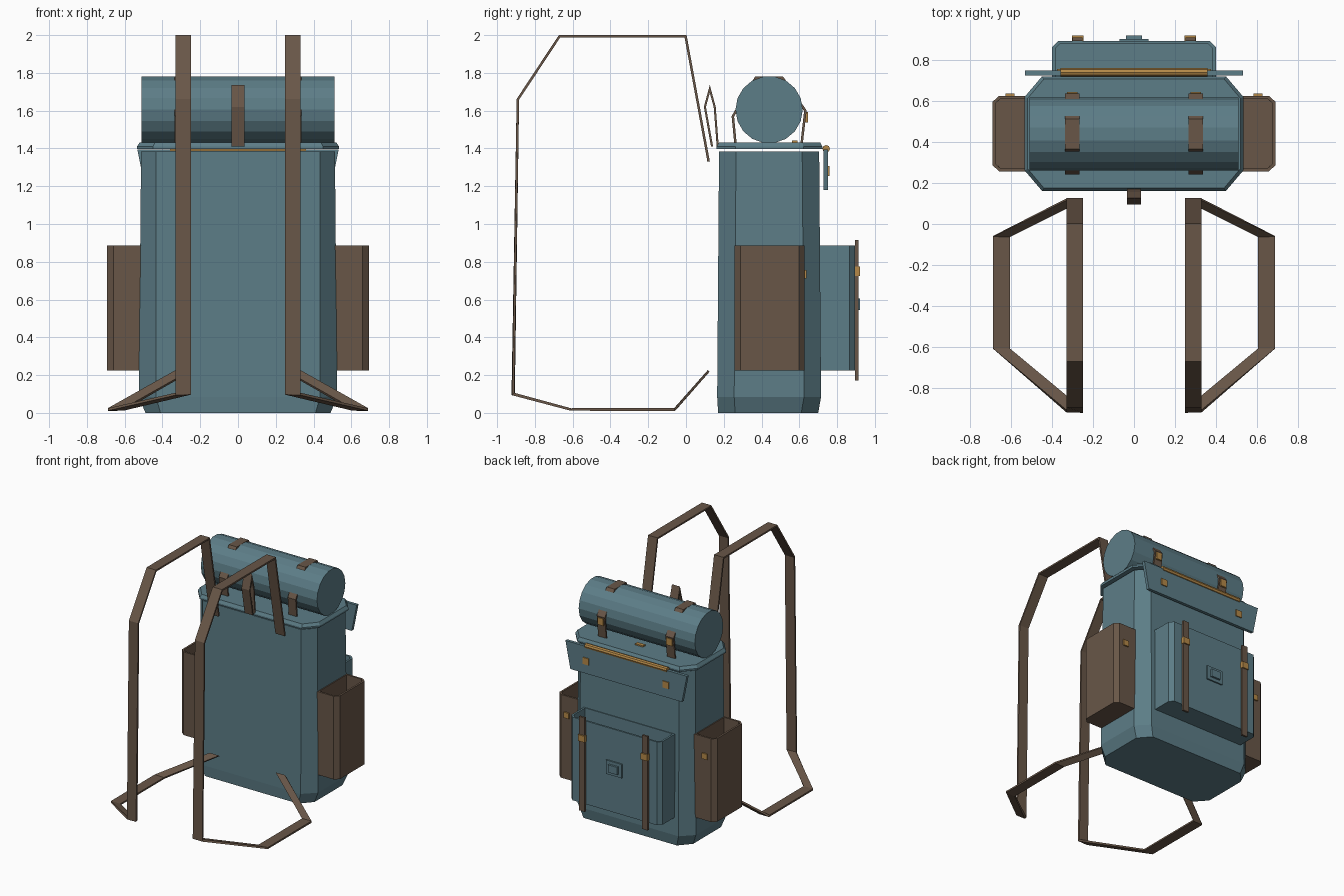
import bpy, bmesh, math
from mathutils import Matrix

if "Cube" in bpy.data.objects:
    bpy.data.objects.remove(bpy.data.objects["Cube"])


def material(name, rgb):
    m = bpy.data.materials.new(name)
    m.diffuse_color = (*rgb, 1)
    m.use_nodes = True
    m.node_tree.nodes["Principled BSDF"].inputs["Base Color"].default_value = m.diffuse_color
    return m


TEAL = material("teal canvas", (0.108, 0.205, 0.242))
BROWN = material("brown leather", (0.140, 0.094, 0.064))
GOLD = material("brass", (0.46, 0.25, 0.065))


def finish(bm, name, mat):
    bmesh.ops.recalc_face_normals(bm, faces=bm.faces[:])
    me = bpy.data.meshes.new(name)
    bm.to_mesh(me)
    bm.free()
    me.materials.append(mat)
    ob = bpy.data.objects.new(name, me)
    bpy.context.collection.objects.link(ob)
    return ob


def box(name, mat, center, size):
    bm = bmesh.new()
    bmesh.ops.create_cube(bm, size=1)
    bmesh.ops.scale(bm, vec=size, verts=bm.verts)
    bmesh.ops.translate(bm, vec=center, verts=bm.verts)
    return finish(bm, name, mat)


def rod(name, mat, y, z, radius, length, sides):
    bm = bmesh.new()
    turn = Matrix.Translation((0, y, z)) @ Matrix.Rotation(math.pi / 2, 4, 'Y')
    bmesh.ops.create_cone(bm, cap_ends=True, segments=sides, radius1=radius,
                          radius2=radius, depth=length, matrix=turn)
    return finish(bm, name, mat)


def octagon(hx, y0, y1, cx, cy):
    return [(-hx + cx, y0), (hx - cx, y0), (hx, y0 + cy), (hx, y1 - cy),
            (hx - cx, y1), (-hx + cx, y1), (-hx, y1 - cy), (-hx, y0 + cy)]


def loft(name, mat, levels, open_top=False):
    """Stack outlines given as (z, points); an open top becomes a thin shell."""
    bm = bmesh.new()
    rings = [[bm.verts.new((x, y, z)) for x, y in pts] for z, pts in levels]
    n = len(rings[0])
    for a, b in zip(rings, rings[1:]):
        for i in range(n):
            j = (i + 1) % n
            bm.faces.new((a[i], a[j], b[j], b[i]))
    bm.faces.new(rings[0][::-1])
    if not open_top:
        bm.faces.new(rings[-1])
    ob = finish(bm, name, mat)
    if open_top:
        mod = ob.modifiers.new("wall", 'SOLIDIFY')
        mod.thickness, mod.offset, mod.use_even_offset = 0.015, -1, True
    return ob


def ribbon(name, path, width, thick=0.013):
    """Flat band that follows (x, y, z) points, with its width along x."""
    bm = bmesh.new()
    rows = [[bm.verts.new((x + s * width / 2, y, z)) for s in (-1, 1)] for x, y, z in path]
    for a, b in zip(rows, rows[1:]):
        bm.faces.new((a[0], a[1], b[1], b[0]))
    ob = finish(bm, name, BROWN)
    mod = ob.modifiers.new("thickness", 'SOLIDIFY')
    mod.thickness, mod.offset, mod.use_even_offset = thick, 0, True
    return ob


# Main bag and lid
loft("bag_body", TEAL, [
    (0.0, octagon(0.49, 0.17, 0.70, 0.08, 0.09)),
    (0.085, octagon(0.525, 0.165, 0.715, 0.09, 0.09)),
    (1.385, octagon(0.513, 0.175, 0.705, 0.08, 0.09))])
loft("lid", TEAL, [
    (1.397, octagon(0.535, 0.162, 0.722, 0.085, 0.10)),
    (1.41, octagon(0.535, 0.162, 0.722, 0.085, 0.10)),
    (1.432, octagon(0.52, 0.175, 0.71, 0.08, 0.095))])
box("lid_clasp", GOLD, (0, 0.575, 1.435), (0.07, 0.03, 0.014))

# Hanging lid flap, narrower at its lower edge
loft("lid_flap", TEAL, [
    (z, [(-w, 0.727), (w, 0.727), (w, 0.751), (-w, 0.751)])
    for z, w in ((1.18, 0.49), (1.395, 0.533))])
rod("flap_rod", GOLD, 0.742, 1.398, 0.02, 0.72, 8)

# Bedroll
rod("bedroll", TEAL, 0.44, 1.605, 0.178, 1.02, 18)

# Back pocket with square patch
w, c = 0.40, 0.03
loft("back_pocket", TEAL, [
    (z, [(-w, 0.70), (w, 0.70), (w, 0.895 - c), (w - c, 0.895),
         (c - w, 0.895), (-w, 0.895 - c)]) for z in (0.225, 0.885)], open_top=True)
box("patch_base", TEAL, (0, 0.898, 0.575), (0.14, 0.016, 0.11))
box("patch_center", TEAL, (0, 0.91, 0.575), (0.08, 0.024, 0.06))

# Carry handle
ribbon("carry_handle", [(0, 0.138, 1.41), (0, 0.10, 1.62), (0, 0.126, 1.715),
                        (0, 0.152, 1.62), (0, 0.168, 1.41)], 0.07, 0.011)

for side, s in (("left", -1), ("right", 1)):
    # Shoulder strap loop
    ribbon(side + "_shoulder_strap", [
        (s * 0.29, 0.12, 1.33), (s * 0.29, -0.002, 1.993), (s * 0.29, -0.67, 1.993),
        (s * 0.29, -0.89, 1.66), (s * 0.29, -0.915, 0.10), (s * 0.648, -0.61, 0.018),
        (s * 0.648, -0.06, 0.018), (s * 0.29, 0.12, 0.222)], 0.082)
    # Side pocket with snap
    loft(side + "_side_pocket", BROWN, [
        (z, [(s * x, y) for x, y in ((0.51, 0.258), (0.66, 0.258), (0.693, 0.288),
                                     (0.693, 0.597), (0.66, 0.627), (0.51, 0.627))])
        for z in (0.225, 0.885)], open_top=True)
    box(side + "_pocket_snap", GOLD, (s * 0.607, 0.63, 0.735), (0.045, 0.016, 0.045))
    # Bedroll strap and buckle
    ribbon(side + "_bedroll_strap", [
        (s * 0.302, y, z) for y, z in ((0.262, 1.425), (0.248, 1.57), (0.37, 1.775),
                                       (0.51, 1.775), (0.632, 1.60), (0.612, 1.425))], 0.07)
    box(side + "_bedroll_buckle", GOLD, (s * 0.302, 0.635, 1.565), (0.05, 0.02, 0.055))
    # Flap stud
    box(side + "_flap_stud", GOLD, (s * 0.35, 0.752, 1.28), (0.052, 0.014, 0.052))
    # Back pocket strap and buckle
    box(side + "_pocket_strap", BROWN, (s * 0.276, 0.904, 0.543), (0.05, 0.016, 0.745))
    box(side + "_pocket_buckle", GOLD, (s * 0.276, 0.908, 0.75), (0.056, 0.028, 0.05))
